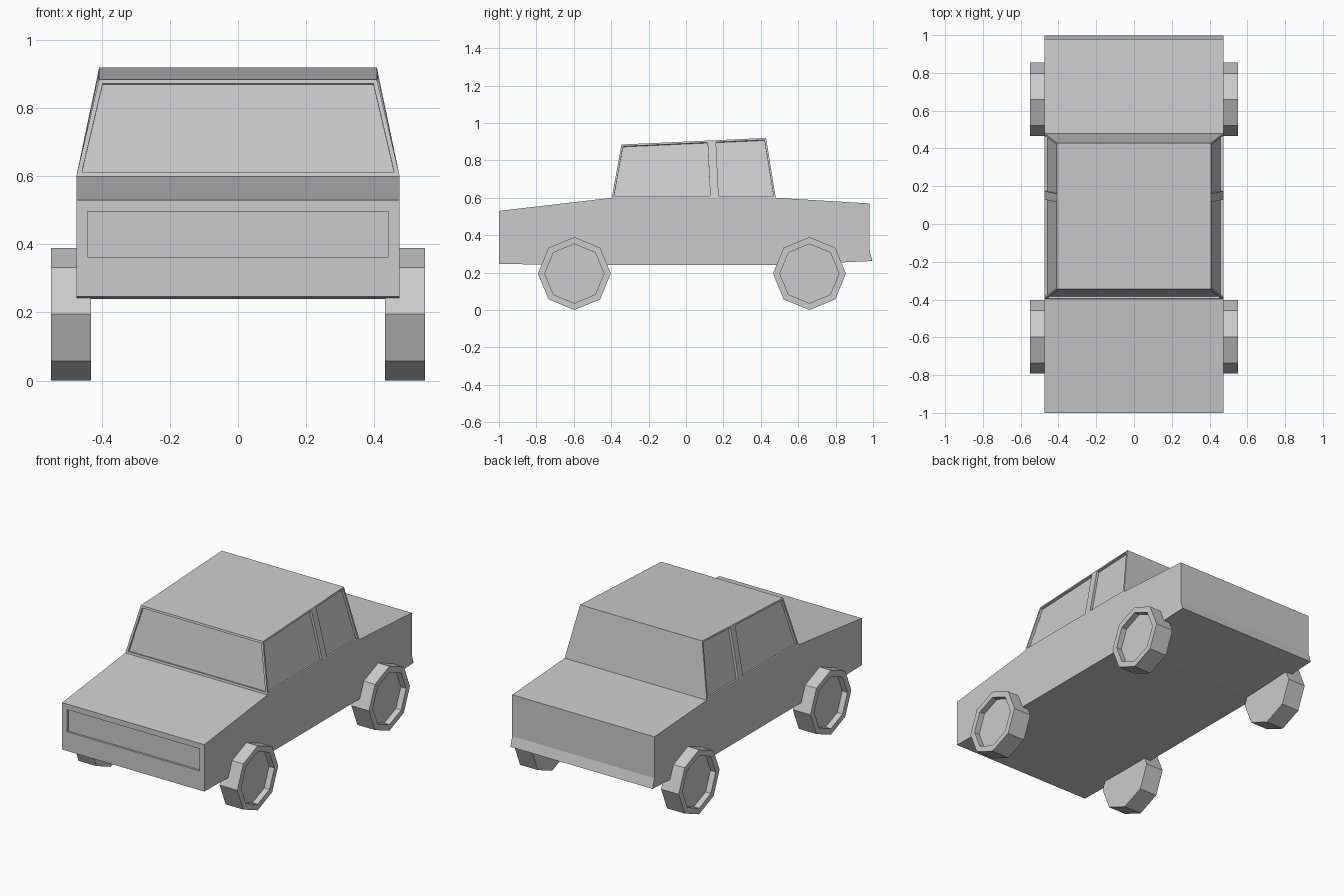
import bpy, bmesh
from math import pi
from mathutils import Matrix, Vector

if "Cube" in bpy.data.objects:
    bpy.data.objects.remove(bpy.data.objects["Cube"])


def finish(bm, name):
    me = bpy.data.meshes.new(name)
    bm.to_mesh(me)
    bm.free()
    ob = bpy.data.objects.new(name, me)
    bpy.context.collection.objects.link(ob)
    return ob


def recess(bm, face, border, depth):
    """Inset a face by a border, then push it straight in."""
    bm.normal_update()
    n = face.normal.copy()
    bmesh.ops.inset_individual(bm, faces=[face], thickness=border, use_even_offset=True)
    new = bmesh.ops.extrude_discrete_faces(bm, faces=[face])["faces"][0]
    bmesh.ops.translate(bm, verts=new.verts, vec=-n * depth)


# Lower body: side profile extruded across the width, open under the cabin
W = 0.475
profile = [(-1, 0.247), (-1, 0.33), (-1, 0.53), (-0.397, 0.6), (0.48, 0.6),
           (0.98, 0.57), (0.98, 0.32), (0.997, 0.262), (0.5, 0.24), (-0.6, 0.24)]
bm = bmesh.new()
left = [bm.verts.new((-W, y, z)) for y, z in profile]
right = [bm.verts.new((W, y, z)) for y, z in profile]
bm.faces.new(left)
bm.faces.new(right[::-1])
count = len(profile)
strips = [bm.faces.new((left[i], right[i], right[(i + 1) % count], left[(i + 1) % count]))
          for i in range(count)]
bmesh.ops.recalc_face_normals(bm, faces=bm.faces)
bm.faces.remove(strips[3])
recess(bm, strips[1], 0.033, 0.012)   # grille panel
finish(bm, "lower_body")

# Cabin: tapered cross-sections along the length, with sunken windows
stations = [(-0.397, -0.345), (0.14, 0.125), (0.165, 0.15), (0.48, 0.428)]
bm = bmesh.new()
rows = []
for y0, y1 in stations:
    z = 0.885 + 0.035 * (y1 + 0.345) / 0.773
    rows.append([bm.verts.new(p) for p in
                 ((-W, y0, 0.6), (-0.408, y1, z), (0.408, y1, z), (W, y0, 0.6))])
windscreen = bm.faces.new(rows[0][::-1])
bm.faces.new(rows[-1])
windows = []
for i in range(3):
    a, b = rows[i], rows[i + 1]
    for j in range(3):
        f = bm.faces.new((a[j], a[j + 1], b[j + 1], b[j]))
        if i != 1 and j != 1:
            windows.append(f)
bm.normal_update()
centre = Vector((0, 0, 0.7))
for f in bm.faces:
    if f.normal.dot(f.calc_center_median() - centre) < 0:
        f.normal_flip()
recess(bm, windscreen, 0.013, 0.012)
for f in windows:
    recess(bm, f, 0.01, 0.015)
finish(bm, "cabin")

# Wheels: eight-sided drums with a sunken hub on the outer side
R, T = 0.195, 0.118
for end, y in (("front", -0.597), ("rear", 0.66)):
    for side, s in (("left", -1), ("right", 1)):
        bm = bmesh.new()
        bmesh.ops.create_cone(bm, cap_ends=True, segments=8, radius1=R, radius2=R,
                              depth=T, matrix=Matrix.Rotation(pi / 2, 4, 'Y'))
        bm.normal_update()
        outer = max(bm.faces, key=lambda f: f.normal.x * s)
        recess(bm, outer, 0.034, 0.035)
        wheel = finish(bm, f"{end}_{side}_wheel")
        wheel.location = (s * (0.55 - T / 2), y, R)
